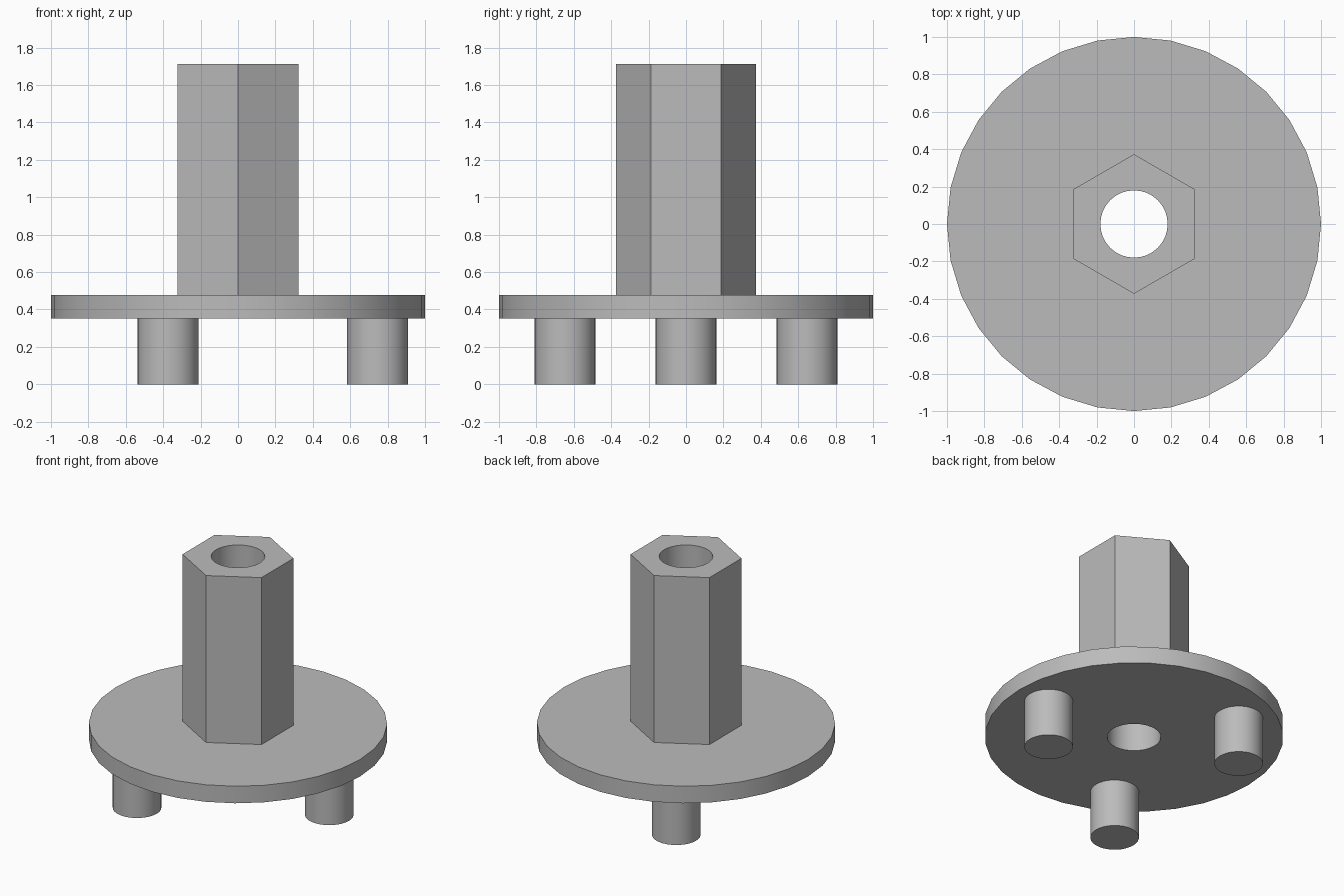
import bpy, bmesh, math

cube = bpy.data.objects.get("Cube")
if cube:
    bpy.data.objects.remove(cube)

grey = bpy.data.materials.new("plain grey")
grey.use_nodes = True
colour = (0.5, 0.5, 0.5, 1)
grey.diffuse_color = colour
grey.node_tree.nodes["Principled BSDF"].inputs["Base Color"].default_value = colour


def ring(bm, radius, sides, z, turn=0.0):
    """Closed loop of edges with its first corner at the turn angle."""
    verts = []
    for i in range(sides):
        a = turn + math.tau * i / sides
        verts.append(bm.verts.new((radius * math.cos(a), radius * math.sin(a), z)))
    return [bm.edges.new((v, verts[(i + 1) % sides])) for i, v in enumerate(verts)]


def prism(name, radius, sides, bottom, top, bore=0.0, turn=0.0, location=(0, 0)):
    """Upright prism, with a round bore through it if bore is given."""
    bm = bmesh.new()
    edges = ring(bm, radius, sides, bottom, turn)
    if bore:
        edges += ring(bm, bore, 32, bottom)
    bmesh.ops.triangle_fill(bm, edges=edges, use_beauty=True)
    base = bm.faces[:]
    extruded = bmesh.ops.extrude_face_region(bm, geom=base, use_keep_orig=True)
    moved = [g for g in extruded["geom"] if isinstance(g, bmesh.types.BMVert)]
    bmesh.ops.translate(bm, verts=moved, vec=(0, 0, top - bottom))
    bmesh.ops.recalc_face_normals(bm, faces=bm.faces[:])
    mesh = bpy.data.meshes.new(name)
    bm.to_mesh(mesh)
    bm.free()
    mesh.materials.append(grey)
    obj = bpy.data.objects.new(name, mesh)
    obj.location = (*location, 0)
    bpy.context.collection.objects.link(obj)
    bpy.ops.object.select_all(action="DESELECT")
    obj.select_set(True)
    bpy.context.view_layer.objects.active = obj
    bpy.ops.object.shade_smooth_by_angle(angle=math.radians(30))
    return obj


# Round flange and hexagonal shaft share one through bore
BORE = 0.18
FLANGE_BOTTOM, FLANGE_TOP = 0.352, 0.478
prism("flange", 1.0, 32, FLANGE_BOTTOM, FLANGE_TOP, BORE)
prism("hex_shaft", 0.373, 6, FLANGE_TOP, 1.713, BORE, turn=math.pi / 2)

# Three drive pegs, evenly spaced under the flange
for i in range(3):
    a = math.tau * i / 3
    prism(f"drive_peg_{i + 1}", 0.163, 32, 0.0, FLANGE_BOTTOM,
          location=(0.747 * math.cos(a), 0.747 * math.sin(a)))
